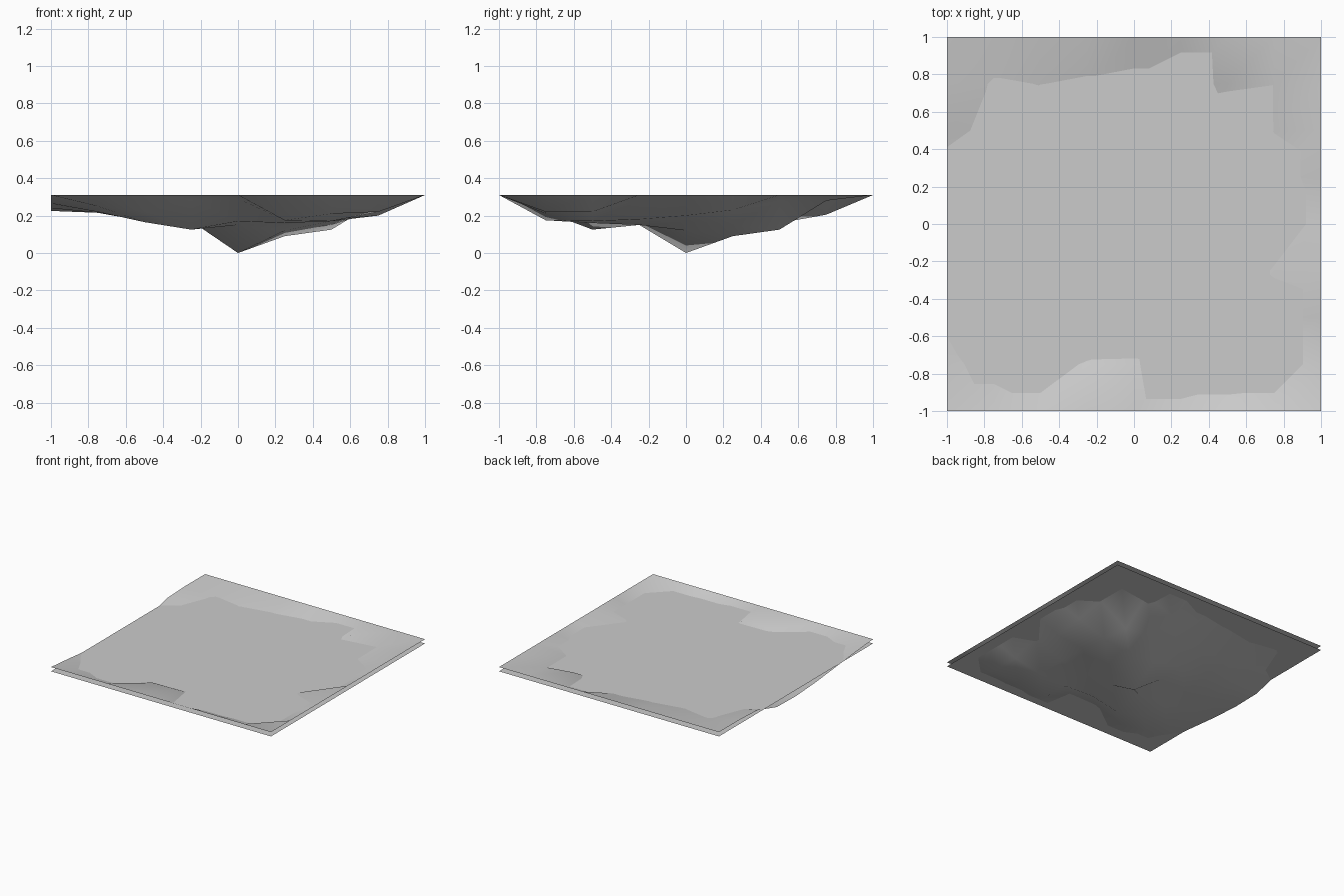
import bpy
import bmesh

default_cube = bpy.data.objects.get("Cube")
if default_cube:
    bpy.data.objects.remove(default_cube, do_unlink=True)

RIM_HEIGHT = 0.31
WATER_DEPTH = 0.035
CELLS = 8

# Basin depth below the rim in hundredths, rows from back to front,
# columns from the open side towards the closed side
DEPTHS = [
    [0, 4, 3.4, 4.2, 5.2, 10.5, 0.5, 3],
    [1, 6, 9, 10, 12, 15, 18.5, 3.2],
    [8, 9, 12, 14, 17, 22, 16, 8],
    [8.5, 9.5, 14, 13, 31, 19, 14, 11],
    [7, 9.5, 13, 14, 16, 16, 13, 2.5],
    [4.5, 9, 14.5, 18.5, 14, 15, 14, 9],
    [2, 6, 9, 2.3, 2, 13.5, 10, 9],
]


def make_material(name, colour):
    material = bpy.data.materials.new(name)
    material.use_nodes = True
    material.diffuse_color = colour
    shader = next(node for node in material.node_tree.nodes if node.type == "BSDF_PRINCIPLED")
    shader.inputs["Base Color"].default_value = colour
    return material


def make_sheet(name, cells, height, material):
    """Square sheet whose height is a function of its grid column and row."""
    bm = bmesh.new()
    bmesh.ops.create_grid(bm, x_segments=cells, y_segments=cells, size=1)
    for vert in bm.verts:
        column = round((vert.co.x + 1) * CELLS / 2)
        row = round((1 - vert.co.y) * CELLS / 2)
        vert.co.z = height(column, row)
    mesh = bpy.data.meshes.new(name)
    bm.to_mesh(mesh)
    bm.free()
    mesh.materials.append(material)
    sheet = bpy.data.objects.new(name, mesh)
    bpy.context.collection.objects.link(sheet)
    return sheet


def basin_height(column, row):
    # Three sides keep a level rim; the remaining side dips below the water
    if row in (0, CELLS) or column == CELLS:
        return RIM_HEIGHT
    return RIM_HEIGHT - DEPTHS[row - 1][column] / 100


grey = make_material("plain grey", (0.6, 0.6, 0.6, 1))

# Sunken ground with smooth slopes
ground = make_sheet("basin_ground", CELLS, basin_height, grey)
for polygon in ground.data.polygons:
    polygon.use_smooth = True

# Flat water surface across the whole square
make_sheet("water_surface", 1, lambda column, row: RIM_HEIGHT - WATER_DEPTH, grey)
